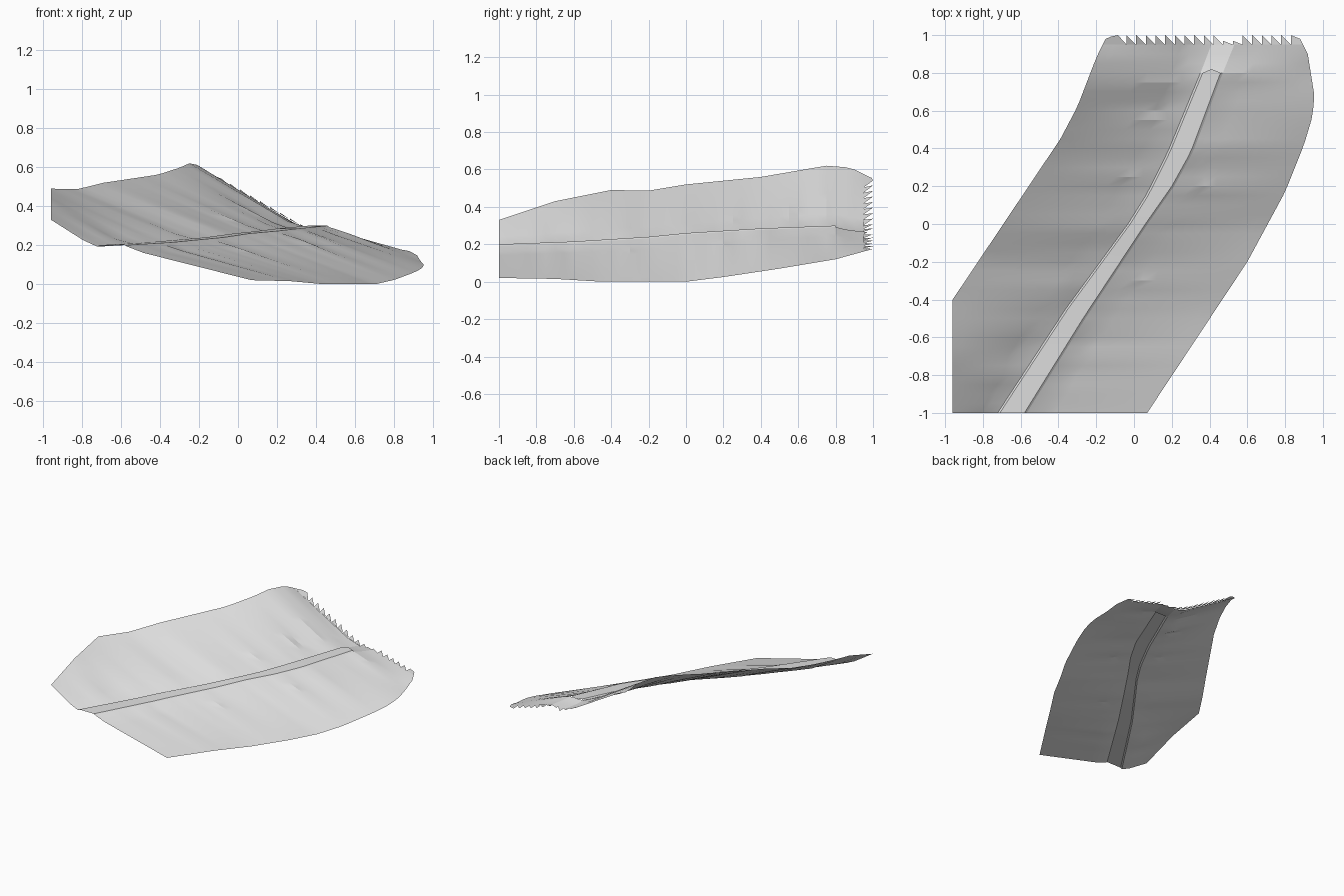
import bpy
import math
import random

random.seed(4)
cube = bpy.data.objects.get("Cube")
if cube:
    bpy.data.objects.remove(cube)

# One plain grey for the whole model
grey = bpy.data.materials.new("plain grey")
grey.use_nodes = True
grey.diffuse_color = (0.75, 0.75, 0.75, 1)
grey.node_tree.nodes["Principled BSDF"].inputs["Base Color"].default_value = (0.75, 0.75, 0.75, 1)

# Plan and height of the guide lines, as (y, value) stations
WEST_X = [(-1, -.96), (-.4, -.96), (.45, -.39), (.62, -.3), (.88, -.2), (.98, -.15), (1, -.1)]
WEST_Z = [(-1, .33), (-.7, .43), (-.4, .49), (-.2, .487), (0, .52), (.4, .56), (.75, .62), (.88, .61), (1, .55)]
EAST_X = [(-1, .07), (-.2, .6), (.17, .8), (.42, .9), (.57, .945), (.68, .955), (.9, .92), (.98, .88), (1, .83)]
EAST_Z = [(-1, .02), (-.7, .015), (-.45, 0), (0, 0), (.2, .025), (.5, .07), (.8, .12), (1, .175)]
ROAD_W = [(-1, -.71), (-.45, -.35), (0, -.02), (.16, .08), (.38, .19), (.84, .38), (1, .44)]
ROAD_E = [(-1, -.58), (-.5, -.27), (0, .06), (.2, .2), (.38, .3), (.78, .45), (1, .54)]
ROAD_Z = [(-1, .2), (-.6, .215), (-.2, .24), (0, .26), (.4, .285), (.8, .3), (.86, .285), (1, .27)]
GUTTER = 0.012


def at(table, t):
    """Piecewise linear lookup."""
    for (a, va), (b, vb) in zip(table, table[1:]):
        if t <= b:
            return va + (vb - va) * (t - a) / (b - a)
    return table[-1][1]


def finish(name, verts, faces):
    mesh = bpy.data.meshes.new(name)
    mesh.from_pydata(verts, [], faces)
    mesh.materials.append(grey)
    obj = bpy.data.objects.new(name, mesh)
    bpy.context.collection.objects.link(obj)
    bpy.ops.object.select_all(action='DESELECT')
    obj.select_set(True)
    bpy.context.view_layer.objects.active = obj
    bpy.ops.object.shade_smooth_by_angle(angle=math.radians(15))
    return obj


def loft(name, rows):
    """Skin equal-length rows, each running west to east."""
    n = len(rows[0])
    verts = [p for row in rows for p in row]
    faces = [(r * n + c, r * n + c + 1, (r + 1) * n + c + 1, (r + 1) * n + c)
             for r in range(len(rows) - 1) for c in range(n - 1)]
    return finish(name, verts, faces)


def section(y, width=0.1):
    """Ground profile across the strip: edge, shoulder, gutter on each side."""
    rw, re, z = at(ROAD_W, y), at(ROAD_E, y), at(ROAD_Z, y)
    return [(at(WEST_X, y), at(WEST_Z, y)), (rw - width, z + .025), (rw - GUTTER, z - .008),
            (re + GUTTER, z - .008), (re + width, z - .04), (at(EAST_X, y), at(EAST_Z, y))]


def bank_row(y, east):
    """One row of a hillside, with a slightly ragged shoulder."""
    s = section(y, random.uniform(.075, .115))
    edge, shoulder, gutter = (s[5], s[4], s[3]) if east else s[:3]
    row = []
    for i in range(9):
        t = i / 8
        row.append((edge[0] + (shoulder[0] - edge[0]) * t, y,
                    edge[1] + (shoulder[1] - edge[1]) * t))
    row.append((gutter[0], y, gutter[1]))
    return row[::-1] if east else row


ys = [-1 + .05 * i for i in range(40)]

# Hillsides above and below the road
loft("upper_hillside", [bank_row(y, False) for y in ys])
loft("lower_hillside", [bank_row(y, True) for y in ys])

# Road bed with small side drops into the gutters
road_rows = []
for y in [v for v in ys if v < .79] + [.8]:
    w, e, z = at(ROAD_W, y), at(ROAD_E, y), at(ROAD_Z, y)
    road_rows.append([(w - GUTTER, y, z - .008), (w, y, z), ((w + e) / 2, y + (.02 if y == .8 else 0), z),
                      (e, y, z), (e + GUTTER, y, z - .008)])
loft("road", road_rows)

# Ground past the end of the road
end_rows = []
for y in (.8, .85, .9, .95):
    s = section(y)
    end_rows.append([(s[2][0] + (s[3][0] - s[2][0]) * i / 4, y, s[2][1]) for i in range(5)])
loft("road_end_ground", end_rows)

# Saw-toothed back border
def ground(x, y):
    return at(section(y), x)


verts, faces = [], []


def add_face(points):
    first = len(verts)
    verts.extend((x, y, ground(x, y)) for x, y in points)
    faces.append(tuple(range(first, len(verts))))


back = .95
add_face([(at(WEST_X, back), back), (-.04, back), (-.085, 1), (-.12, .993), (-.15, .98)])
add_face([(.83, back), (at(EAST_X, back), back), (.88, .98), (.83, 1)])
for i in range(17):
    x = -.04 + i * .0512
    height = .02 if 9 < i < 12 else .05
    add_face([(x, back), (x + .05, back), (x, back + height)])
finish("back_border", verts, faces)
